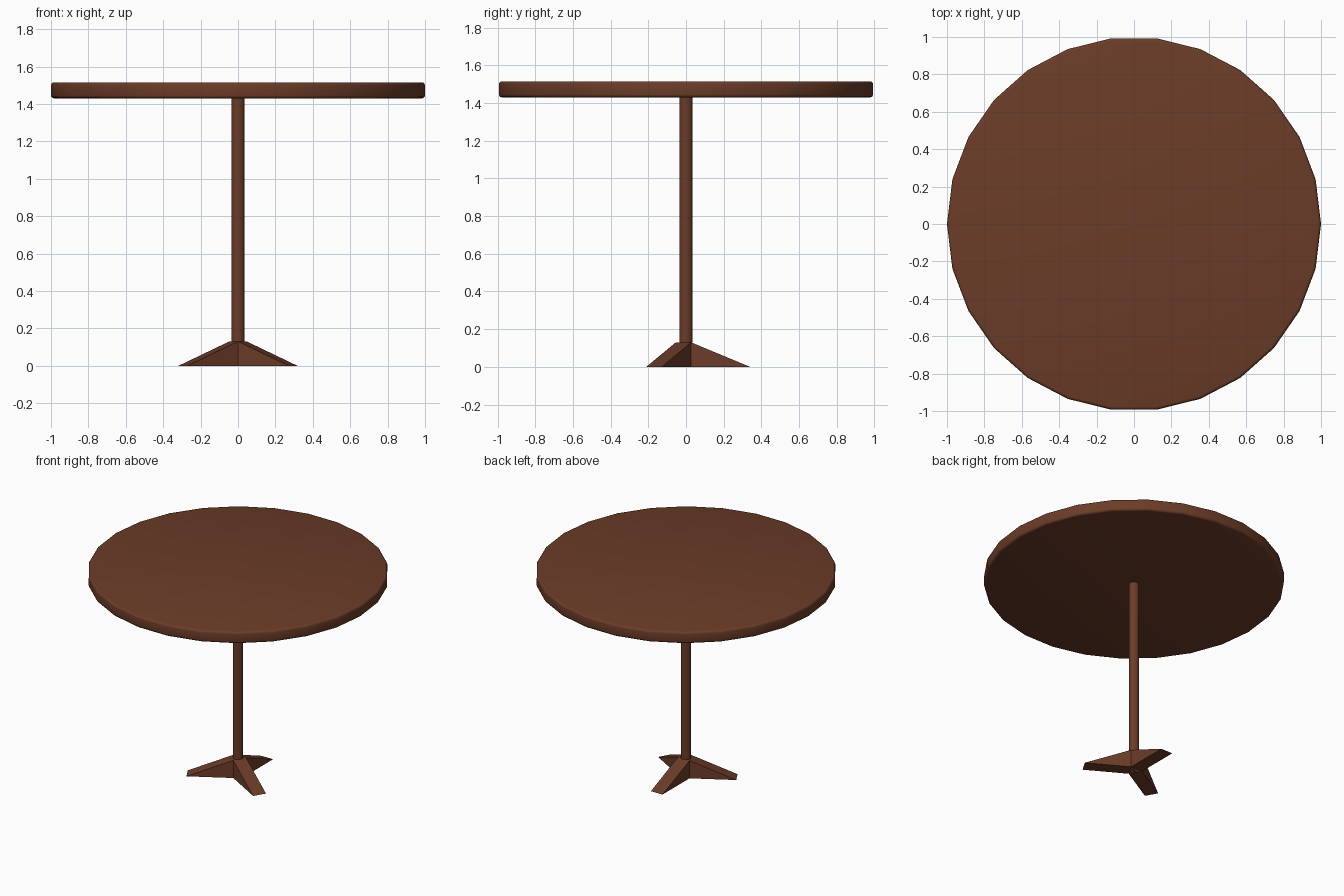
import bpy, bmesh, math
from mathutils import Vector

if "Cube" in bpy.data.objects:
    bpy.data.objects.remove(bpy.data.objects["Cube"])

wood = bpy.data.materials.new("dark brown wood")
wood.diffuse_color = (0.147, 0.045, 0.021, 1)
wood.use_nodes = True
wood.node_tree.nodes["Principled BSDF"].inputs["Base Color"].default_value = wood.diffuse_color


def cylinder(name, sides, radius, z0, z1):
    bpy.ops.mesh.primitive_cylinder_add(vertices=sides, radius=radius, depth=z1 - z0,
                                        location=(0, 0, (z0 + z1) / 2),
                                        rotation=(0, 0, math.pi / 2))
    obj = bpy.context.object
    obj.name = name
    obj.data.materials.append(wood)
    return obj


# Round top with softened rim
top = cylinder("table_top", 26, 1.0, 1.43, 1.515)
bevel = top.modifiers.new("rim", 'BEVEL')
bevel.width = 0.016
bevel.segments = 3
bevel.limit_method = 'ANGLE'
bevel.angle_limit = math.radians(40)
bpy.ops.object.modifier_apply(modifier=bevel.name)
bpy.ops.object.shade_smooth_by_angle(angle=math.radians(35))

# Thin post
cylinder("post", 24, 0.035, 0.13, 1.43)
bpy.ops.object.shade_smooth_by_angle(angle=math.radians(35))

# Three wedge feet around a triangular hub
HALF, REACH, HEIGHT = 0.047, 0.34, 0.13
hub = HALF / math.sin(math.radians(60))


def polar(r, deg, z):
    a = math.radians(deg)
    return Vector((r * math.cos(a), r * math.sin(a), z))


bm = bmesh.new()
low = [bm.verts.new(polar(hub, d, 0)) for d in (30, 150, 270)]
high = [bm.verts.new(polar(hub, d, HEIGHT)) for d in (30, 150, 270)]
bm.faces.new(high)
for i, deg in enumerate((90, 210, 330)):
    j = (i + 1) % 3
    side = polar(HALF, deg - 90, 0)
    a = bm.verts.new(polar(REACH, deg, 0) + side)
    b = bm.verts.new(polar(REACH, deg, 0) - side)
    bm.faces.new((high[i], a, b, high[j]))   # sloping top
    bm.faces.new((low[i], a, high[i]))       # sides
    bm.faces.new((low[j], high[j], b))
    bm.faces.new((low[i], low[j], b, a))     # underside
bmesh.ops.recalc_face_normals(bm, faces=bm.faces)
mesh = bpy.data.meshes.new("three_footed_base")
bm.to_mesh(mesh)
bm.free()
mesh.materials.append(wood)
base = bpy.data.objects.new("three_footed_base", mesh)
bpy.context.collection.objects.link(base)
